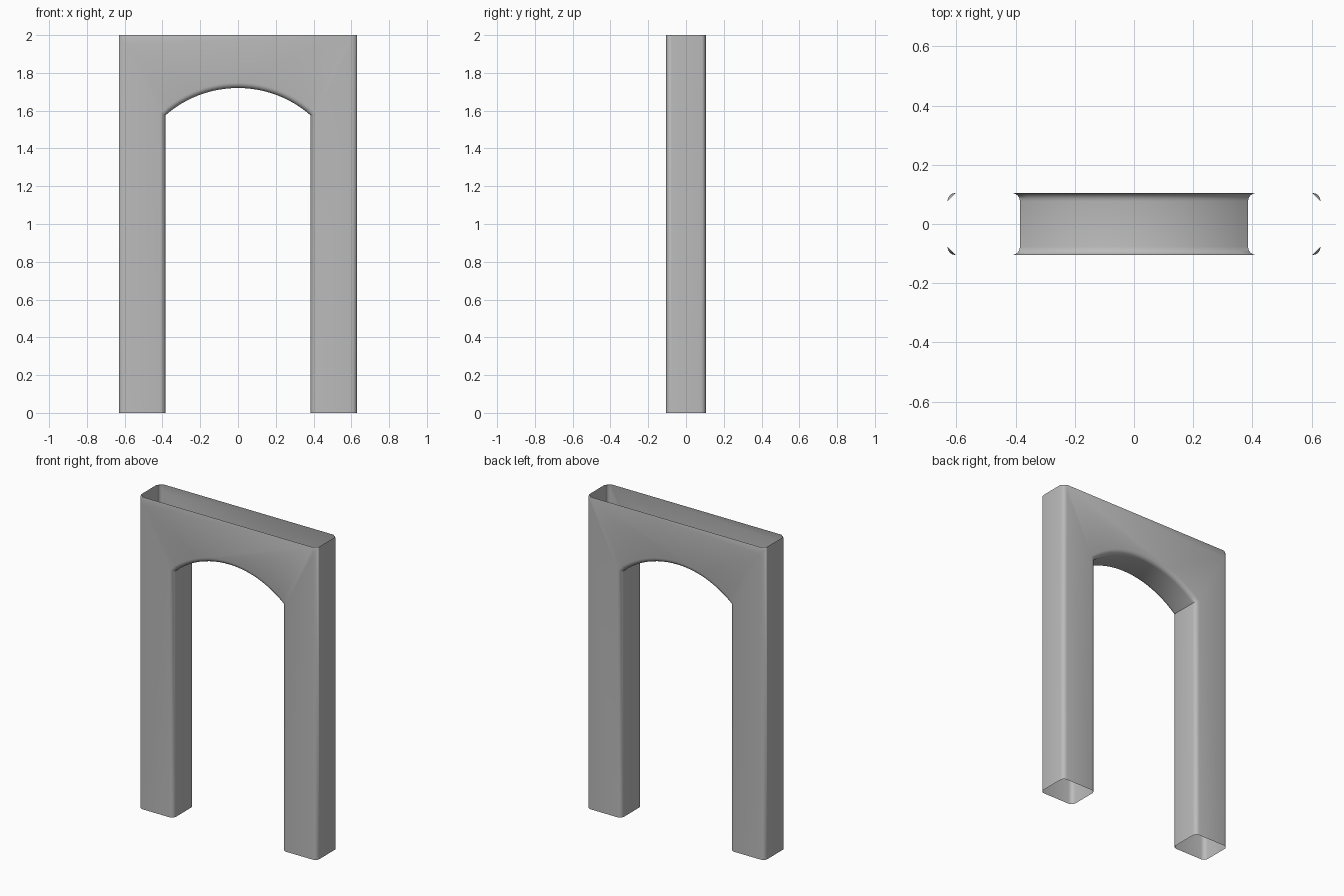
import bpy, bmesh, math

if "Cube" in bpy.data.objects:
    bpy.data.objects.remove(bpy.data.objects["Cube"], do_unlink=True)

W, D, H = 0.63, 0.105, 2.0        # half width, half depth, height
JAMB, SPRING, RISE = 0.385, 1.575, 0.145
ROUND, STEPS = 0.028, 24

# Arch curve from left jamb to right jamb
radius = (JAMB ** 2 + RISE ** 2) / (2 * RISE)
sweep = math.asin(JAMB / radius)
arc = []
for i in range(STEPS + 1):
    a = sweep * (2 * i / STEPS - 1)
    arc.append((radius * math.sin(a), SPRING + RISE - radius + radius * math.cos(a)))

# Front and back panels: two legs and the spandrel
bm = bmesh.new()
panels = [
    [(-W, 0), (-JAMB, 0), arc[0], (-W, H)],
    [(JAMB, 0), (W, 0), (W, H), arc[-1]],
    arc + [(W, H), (-W, H)],
]
for y in (-D, D):
    for panel in panels:
        bm.faces.new([bm.verts.new((x, y, z)) for x, z in panel])

# Outer sides and the inner reveal; the top and feet stay open
inner = [(-JAMB, 0)] + arc + [(JAMB, 0)]
for path in ([(-W, 0), (-W, H)], [(W, 0), (W, H)], inner):
    for (x0, z0), (x1, z1) in zip(path, path[1:]):
        bm.faces.new([bm.verts.new(p) for p in
                      ((x0, -D, z0), (x1, -D, z1), (x1, D, z1), (x0, D, z0))])
bmesh.ops.remove_doubles(bm, verts=bm.verts, dist=0.0001)
bmesh.ops.recalc_face_normals(bm, faces=bm.faces)

# Round the long edges where panels meet sides
bm.normal_update()
corners = [e for e in bm.edges if len(e.link_faces) == 2
           and abs(e.verts[0].co.y - e.verts[1].co.y) < 0.001
           and e.calc_face_angle() > 1.2]
bmesh.ops.bevel(bm, geom=corners, offset=ROUND, offset_type='OFFSET',
                segments=4, profile=0.5, affect='EDGES')

# Straight chamfers at the open top rim
for v in bm.verts:
    if v.co.z > H - 0.001:
        d = (abs(v.co.x) + abs(v.co.y) - (W + D - ROUND)) / 2
        if d > 0:
            v.co.x -= math.copysign(d, v.co.x)
            v.co.y -= math.copysign(d, v.co.y)
bmesh.ops.recalc_face_normals(bm, faces=bm.faces)
bm.normal_update()
outside = [f for f in bm.faces if abs(f.normal.y) > 0.9]
if sum(f.normal.y * f.calc_center_median().y for f in outside) < 0:
    bmesh.ops.reverse_faces(bm, faces=bm.faces)

mesh = bpy.data.meshes.new("archway")
bm.to_mesh(mesh)
bm.free()
archway = bpy.data.objects.new("archway", mesh)
bpy.context.collection.objects.link(archway)

# Plain grey finish
grey = bpy.data.materials.new("plain_grey")
grey.use_nodes = True
colour = (0.5, 0.5, 0.5, 1)
grey.diffuse_color = colour
grey.node_tree.nodes["Principled BSDF"].inputs["Base Color"].default_value = colour
mesh.materials.append(grey)

bpy.ops.object.select_all(action='DESELECT')
archway.select_set(True)
bpy.context.view_layer.objects.active = archway
bpy.ops.object.shade_smooth_by_angle(angle=math.radians(40))
